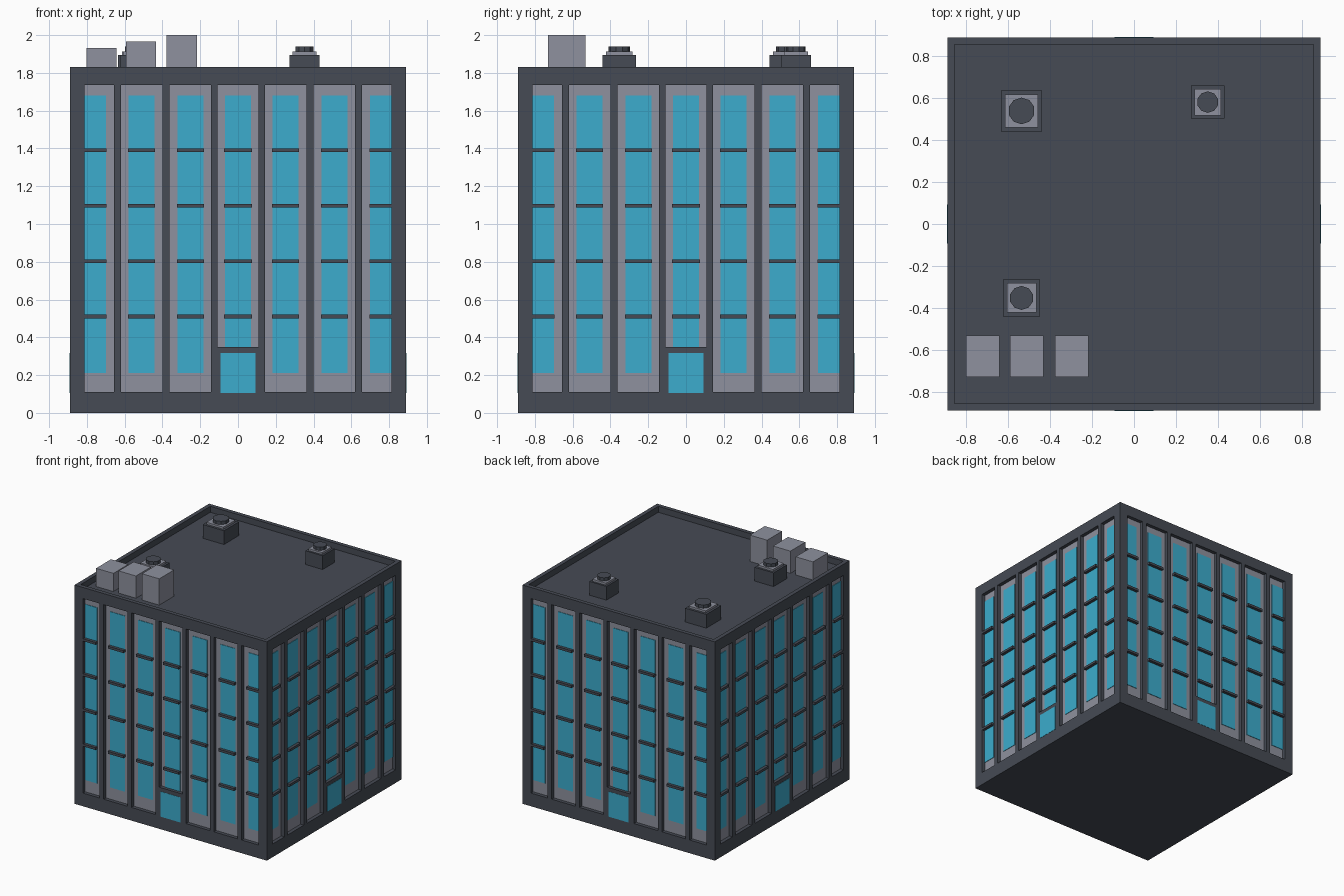
import bpy, bmesh
from math import pi
from mathutils import Matrix, Vector

cube = bpy.data.objects.get("Cube")
if cube:
    bpy.data.objects.remove(cube, do_unlink=True)


def material(name, rgb):
    m = bpy.data.materials.new(name)
    m.use_nodes = True
    m.diffuse_color = (*rgb, 1)
    m.node_tree.nodes["Principled BSDF"].inputs["Base Color"].default_value = (*rgb, 1)
    return m


dark = material("dark slate", (0.061, 0.070, 0.089))
grey = material("light grey", (0.271, 0.283, 0.342))
glass = material("blue glass", (0.045, 0.413, 0.61))


def box(bm, x, y, z, turn=Matrix()):
    """Add a box spanning the (low, high) ranges x, y and z."""
    size = Vector([r[1] - r[0] for r in (x, y, z)])
    mid = Vector([(r[1] + r[0]) / 2 for r in (x, y, z)])
    bmesh.ops.create_cube(bm, size=1, matrix=turn @ Matrix.Translation(mid) @ Matrix.Diagonal((*size, 1)))


def finish(bm, name, mat):
    mesh = bpy.data.meshes.new(name)
    bm.to_mesh(mesh)
    bm.free()
    mesh.materials.append(mat)
    ob = bpy.data.objects.new(name, mesh)
    bpy.context.collection.objects.link(ob)
    return ob


def single_box(name, mat, x, y, z):
    bm = bmesh.new()
    box(bm, x, y, z)
    return finish(bm, name, mat)


W = 0.89            # half width of the building
IN = 0.86           # recessed wall plane
ROOF, TOP = 1.78, 1.83
BASE, HEAD = 0.11, 1.737

# Body: recessed wall, base and roof deck
single_box("recessed_wall", grey, (-IN, IN), (-IN, IN), (0.05, 1.75))
single_box("base", dark, (-W, W), (-W, W), (0, BASE))
single_box("roof_deck", dark, (-IN, IN), (-IN, IN), (HEAD, ROOF))

# Facades, each turned about the vertical axis
piers = [(0.108, 0.142), (0.362, 0.4), (0.62, 0.657), (0.812, W)]
panes = [(-0.07, 0.07), (0.183, 0.32), (0.443, 0.58), (0.7, 0.812)]
floors = [0.51, 0.803, 1.097, 1.39]


def both(r):
    """A range and its mirror image; a centred range is kept single."""
    return [r] if r[0] < 0 else [r, (-r[1], -r[0])]


for i, side in enumerate(("front", "left", "back", "right")):
    turn = Matrix.Rotation(i * pi / 2, 4, "Z")
    outer = (-W, -IN + 0.005)

    # Piers, parapet and the solid panel around the door
    bm = bmesh.new()
    for p in piers:
        for r in both(p):
            box(bm, r, outer, (BASE, HEAD), turn)
    box(bm, (-W, W), (-W, -IN + 0.004), (HEAD, TOP), turn)
    box(bm, (-0.108, 0.108), outer, (BASE, 0.348), turn)
    finish(bm, side + "_frame", dark)

    # Tall glass strips
    bm = bmesh.new()
    for k, p in enumerate(panes):
        for r in both(p):
            box(bm, r, (-IN - 0.004, -IN + 0.004), (0.348 if k == 0 else 0.21, 1.68), turn)
    finish(bm, side + "_windows", glass)

    # Floor bars across the glass
    bm = bmesh.new()
    for p in panes:
        for r in both((p[0] - 0.003, p[1] + 0.003)):
            for z in floors:
                box(bm, r, (-W + 0.002, -IN), (z - 0.01, z + 0.01), turn)
    finish(bm, side + "_floor_bars", dark)

    # Door plate
    bm = bmesh.new()
    box(bm, (-0.092, 0.092), (-W - 0.002, -W + 0.005), (0.106, 0.316), turn)
    finish(bm, side + "_door", glass)

# Roof vents: housing, pad and round cap
for n, (x, y, h) in enumerate([(-0.537, 0.54, 0.098), (0.352, 0.582, 0.079), (-0.537, -0.353, 0.088)], 1):
    single_box(f"vent_housing_{n}", dark, (x - h, x + h), (y - h, y + h), (ROOF - 0.01, 1.895))
    p = h * 0.8
    single_box(f"vent_pad_{n}", grey, (x - p, x + p), (y - p, y + p), (1.89, 1.912))
    bm = bmesh.new()
    bmesh.ops.create_cone(bm, cap_ends=True, segments=10, radius1=h * 0.65, radius2=h * 0.65, depth=0.035,
                          matrix=Matrix.Translation((x, y, 1.922)))
    finish(bm, f"vent_cap_{n}", dark)

# Rooftop units of rising height
for n, (x, top) in enumerate([(-0.722, 1.932), (-0.513, 1.966), (-0.298, 2.0)], 1):
    single_box(f"roof_unit_{n}", grey, (x - 0.08, x + 0.08), (-0.73, -0.533), (ROOF - 0.01, top))
